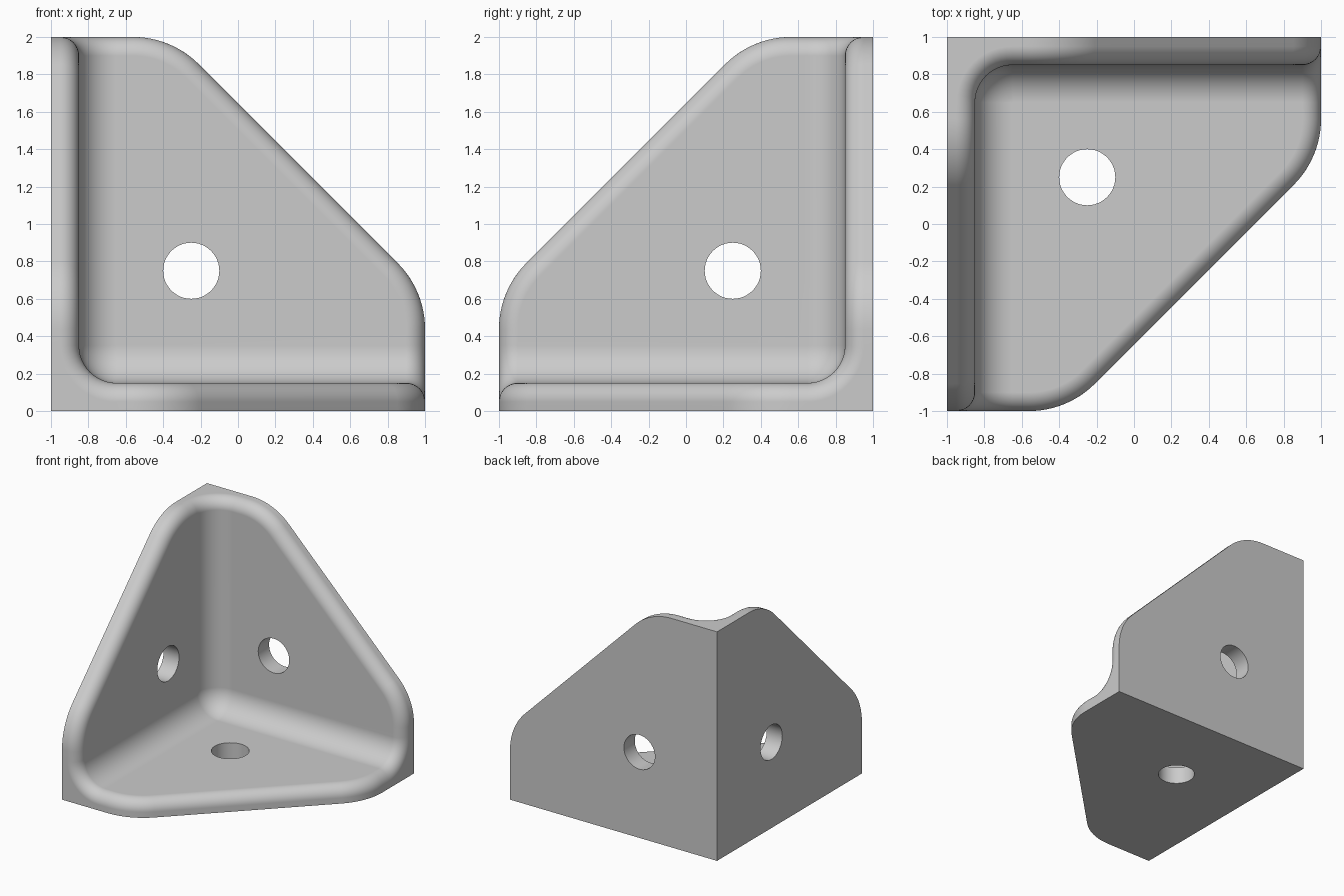
import bpy, bmesh
from math import sin, cos, pi, tan, radians
from mathutils import Vector, Matrix

old = bpy.data.objects.get("Cube")
if old:
    bpy.data.objects.remove(old, do_unlink=True)

SIZE = 2.0      # length of each plate along its edges
THICK = 0.15    # plate thickness
FILLET = 0.2    # inner concave radius
RIM = 0.1       # rounding of the inner rim
CORNER = 0.5    # outline corner radius
FLAT = 0.645    # where the diagonal meets the straight edge
HOLE_R, HOLE_AT = 0.15, 0.75
N = 12
AX = THICK + FILLET


def steps(a, b):
    return [a + (b - a) * i / N for i in range(N + 1)]


# Corner coordinates (u, v, w) run outward from the bracket's outer corner
def to_world(p, turn):
    p = list(p)
    for _ in range(turn):
        p = [p[2], p[0], p[1]]
    return Vector((p[0] - 1, 1 - p[1], p[2]))


def rim_profile(p, n, m):
    """Quarter round from the inner face to the outer wall."""
    base = p - RIM * (n + m)
    return [base + RIM * (m * sin(t) + n * cos(t)) for t in steps(0, pi / 2)]


bm = bmesh.new()


def add_face(points, turn):
    bm.faces.new([bm.verts.new(to_world(p, turn)) for p in points])


def add_strip(rows, turn):
    for a, b in zip(rows, rows[1:]):
        for i in range(len(a) - 1):
            add_face([a[i], a[i + 1], b[i + 1], b[i]], turn)


# Rim over the concave fillet at the end of one arm
tip = []
for a in steps(0, pi / 2):
    n = Vector((0, cos(a), sin(a)))
    p = Vector((SIZE, AX, AX)) - FILLET * n
    tip.append(rim_profile(p, n, Vector((1, 0, 0))))

# Rim around one plate: straight, rounded, diagonal, rounded, straight
centre = SIZE - CORNER
near = FLAT - CORNER * tan(radians(22.5))
outline = [((SIZE, AX), 0)]
for cx, cy, a0 in ((centre, near, 0), (near, centre, pi / 4)):
    for a in steps(a0, a0 + pi / 4):
        outline.append(((cx + CORNER * cos(a), cy + CORNER * sin(a)), a))
outline.append(((AX, SIZE), pi / 2))
up = Vector((0, 0, 1))
edge = [rim_profile(Vector((x, y, THICK)), up, Vector((cos(a), sin(a), 0)))
        for (x, y), a in outline]
back = [Vector((x, y, 0)) for (x, y), a in outline]

for turn in range(3):
    add_strip(tip, turn)
    add_strip(edge, turn)
    # inner flat face and outer flat face
    add_face([r[0] for r in edge] + [(AX, AX, THICK)], turn)
    add_face([(0, 0, 0), (SIZE, 0, 0)] + back + [(0, SIZE, 0)], turn)
    # side wall below the rounded rim
    add_strip([[r[-1], b] for r, b in zip(edge, back)], turn)
    # end face of the arm
    add_face([(SIZE, 0, 0), (SIZE, AX, 0)] + [r[-1] for r in reversed(tip)]
             + [(SIZE, 0, AX)], turn)
    # concave fillet between two plates
    add_strip([[r[0], Vector((AX, r[0].y, r[0].z))] for r in tip], turn)

# Spherical patch where the three fillets meet
ball = [[Vector((AX, AX, AX)) - FILLET * Vector((cos(f) * sin(t), sin(f) * sin(t), cos(t)))
         for f in steps(0, pi / 2)] for t in steps(0, pi / 2)]
add_strip(ball, 0)

bmesh.ops.remove_doubles(bm, verts=bm.verts[:], dist=0.0001)
bmesh.ops.recalc_face_normals(bm, faces=bm.faces[:])


def make_object(name, mesh_bm):
    mesh = bpy.data.meshes.new(name)
    mesh_bm.to_mesh(mesh)
    mesh_bm.free()
    obj = bpy.data.objects.new(name, mesh)
    bpy.context.collection.objects.link(obj)
    return obj


bracket = make_object("corner_bracket", bm)

grey = bpy.data.materials.new("plain grey")
grey.use_nodes = True
colour = (0.6, 0.6, 0.6, 1)
grey.diffuse_color = colour
grey.node_tree.nodes["Principled BSDF"].inputs["Base Color"].default_value = colour
bracket.data.materials.append(grey)

# Screw holes, one through each plate
cut = bmesh.new()
for turn, rot in enumerate((Matrix(), Matrix.Rotation(pi / 2, 4, 'Y'),
                            Matrix.Rotation(pi / 2, 4, 'X'))):
    spot = Matrix.Translation(to_world((HOLE_AT, HOLE_AT, THICK / 2), turn))
    bmesh.ops.create_cone(cut, cap_ends=True, segments=48, radius1=HOLE_R,
                          radius2=HOLE_R, depth=THICK * 2, matrix=spot @ rot)
cutter = make_object("hole_cutter", cut)
cutter.hide_render = True

holes = bracket.modifiers.new("holes", 'BOOLEAN')
holes.operation = 'DIFFERENCE'
holes.solver = 'EXACT'
holes.object = cutter
bpy.ops.object.select_all(action='DESELECT')
bracket.select_set(True)
bpy.context.view_layer.objects.active = bracket
bpy.ops.object.modifier_apply(modifier=holes.name)
bpy.data.objects.remove(cutter, do_unlink=True)

# Smooth rounds, crisp outer edges, even flats
bpy.ops.object.shade_smooth_by_angle(angle=radians(30))
even = bracket.modifiers.new("even_flats", 'WEIGHTED_NORMAL')
even.keep_sharp = True
